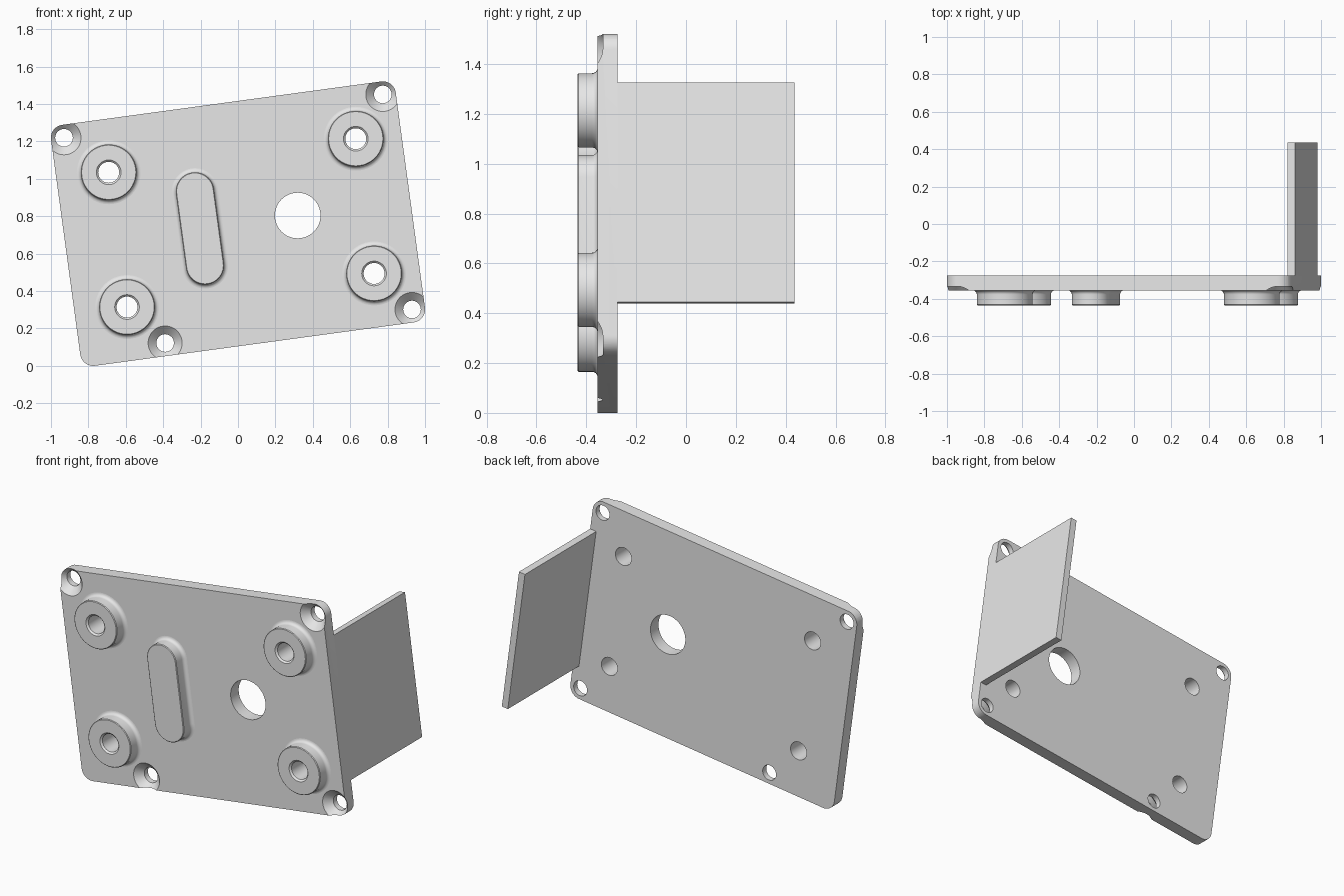
import bpy
import bmesh
from math import sin, cos, pi, radians
from mathutils import Matrix, Vector

if "Cube" in bpy.data.objects:
    bpy.data.objects.remove(bpy.data.objects["Cube"], do_unlink=True)

grey = bpy.data.materials.new("plain_grey")
grey.use_nodes = True
grey.diffuse_color = (0.8, 0.8, 0.8, 1)
grey.node_tree.nodes["Principled BSDF"].inputs["Base Color"].default_value = (0.8, 0.8, 0.8, 1)

# The whole bracket is tilted about the front-back axis
TILT = Matrix.Translation((0, 0, 0.76)) @ Matrix.Rotation(radians(-7.74), 4, "Y")
BACK, FACE, TOP = -0.275, -0.355, -0.435    # plate back, plate front, boss front
HU, HV, CORNER = 0.86, 0.58, 0.07           # corner centres and corner radius


def outline(hu, hv, r, steps=12):
    """Rounded rectangle; a slot or circle when the half sizes are zero."""
    pts = []
    for k, (su, sv) in enumerate([(1, 1), (-1, 1), (-1, -1), (1, -1)]):
        for i in range(steps + 1):
            a = (k + i / steps) * pi / 2
            p = Vector((su * hu + r * cos(a), sv * hv + r * sin(a)))
            if not pts or (p - pts[-1]).length > 1e-5:
                pts.append(p)
    if (pts[0] - pts[-1]).length < 1e-5:
        pts.pop()
    return pts


def finish(name, bm):
    bmesh.ops.recalc_face_normals(bm, faces=bm.faces)
    bm.transform(TILT)
    mesh = bpy.data.meshes.new(name)
    bm.to_mesh(mesh)
    bm.free()
    mesh.materials.append(grey)
    obj = bpy.data.objects.new(name, mesh)
    bpy.context.collection.objects.link(obj)
    return obj


def loft(name, profile, centre=(0, 0), hu=0, hv=0, ring=False):
    """Stack outlines along y from (radius, y) pairs; ring closes the tube on itself."""
    bm = bmesh.new()
    loops = [[bm.verts.new((centre[0] + p.x, y, centre[1] + p.y))
              for p in outline(hu, hv, r)] for r, y in profile]
    pairs = list(zip(loops, loops[1:]))
    if ring:
        pairs.append((loops[-1], loops[0]))
    else:
        bm.faces.new(loops[0])
        bm.faces.new(loops[-1])
    for a, b in pairs:
        for i in range(len(a)):
            j = (i + 1) % len(a)
            bm.faces.new((a[i], a[j], b[j], b[i]))
    return finish(name, bm)


def activate(obj):
    bpy.ops.object.select_all(action="DESELECT")
    obj.select_set(True)
    bpy.context.view_layer.objects.active = obj


def cut(obj, cutter):
    cutter.hide_render = True
    activate(obj)
    mod = obj.modifiers.new("cut", "BOOLEAN")
    mod.operation = "DIFFERENCE"
    mod.solver = "EXACT"
    mod.object = cutter
    bpy.ops.object.modifier_apply(modifier=mod.name)
    bpy.data.objects.remove(cutter, do_unlink=True)


def raised_side(r, fillet=0.022):
    """Outer wall from the front edge down to a fillet at the plate."""
    wall = [(r - 0.004, TOP), (r, TOP + 0.004)]
    for i in range(7):
        a = i / 6 * pi / 2
        wall.append((r + fillet * (1 - cos(a)), FACE - fillet * (1 - sin(a))))
    return wall


# Base plate with rounded corners
plate = loft("base_plate", [(CORNER, BACK), (CORNER, FACE)], hu=HU, hv=HV)
parts = [plate]

# Large sight hole
cut(plate, loft("hole_cutter", [(0.122, BACK + 0.05), (0.122, FACE - 0.05)], (0.322, 0)))

# Countersunk screw holes: three corners and one along the lower edge
for spot in [(-HU, HV), (HU, HV), (HU, -HV), (-0.472, -HV)]:
    shape = [(0.047, BACK + 0.05), (0.047, FACE + 0.044), (0.111, FACE - 0.02)]
    cut(plate, loft("screw_cutter", shape, spot))

# Four bored bosses with filleted feet
BORE = 0.056
for side, u in (("right", -0.648), ("left", 0.685)):
    for level, v in (("lower", -0.362), ("upper", 0.365)):
        cut(plate, loft("bore_cutter", [(BORE, BACK + 0.05), (BORE, FACE - 0.05)], (u, v)))
        shape = [(BORE, FACE), (BORE, TOP + 0.01), (BORE + 0.01, TOP)] + raised_side(0.149)
        parts.append(loft(f"{level}_{side}_boss", shape, (u, v), ring=True))

# Raised long pad
parts.append(loft("raised_pad", raised_side(0.102), (-0.205, 0.002), hv=0.2))

# Side flange reaching backwards, flush with the plate edge
bm = bmesh.new()
bmesh.ops.create_cube(bm, size=1)
edge, thick, depth = HU + CORNER, 0.042, 0.435 - BACK
bm.transform(Matrix.Translation((edge - thick / 2, BACK + depth / 2, 0))
             @ Matrix.Diagonal((thick, depth, 0.89, 1)))
parts.append(finish("side_flange", bm))

# Smooth round walls, keep sharp edges
for obj in parts:
    activate(obj)
    bpy.ops.object.shade_smooth_by_angle(angle=radians(30))
